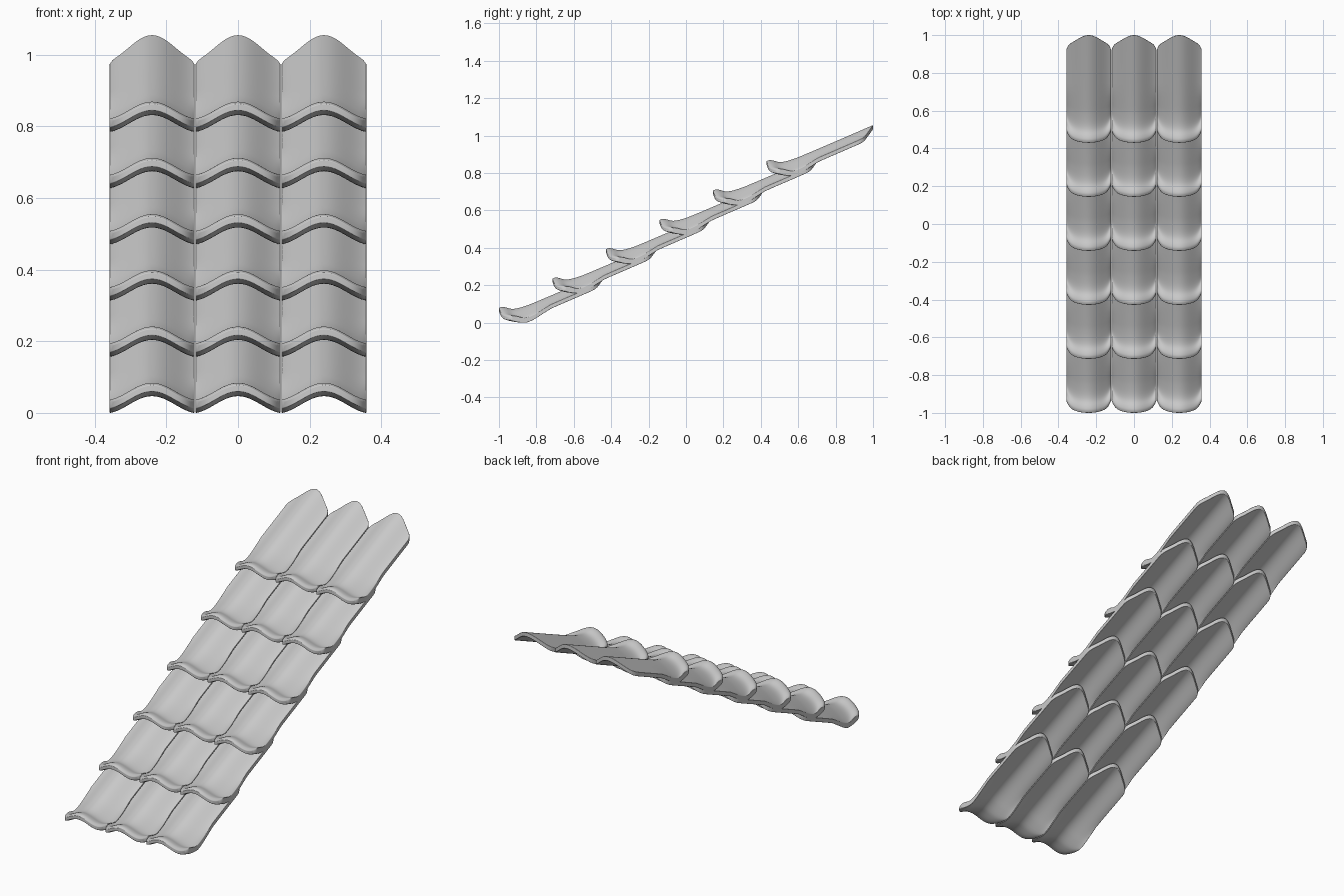
import bpy, bmesh, math
from mathutils import Vector

if "Cube" in bpy.data.objects:
    bpy.data.objects.remove(bpy.data.objects["Cube"])

HALF = 0.1185           # half width of one tile
HUMP = 0.048            # height of the arched cross-section
PITCH_X = 0.24
STEP_Y, STEP_Z = 0.286, 0.157

# Lengthwise profile at the crown: y, top z, underside z
PROFILE = [(-1.0, 0.078, 0.060), (-0.985, 0.084, 0.055), (-0.965, 0.082, 0.050),
           (-0.935, 0.074, 0.047), (-0.90, 0.077, 0.049), (-0.85, 0.092, 0.065),
           (-0.80, 0.112, 0.087), (-0.68, 0.163, 0.140), (-0.55, 0.219, 0.196),
           (-0.43, 0.271, 0.248)]


def smooth_rows(pts, sub=3):
    """Catmull-Rom interpolation through the profile points."""
    P = [Vector(p) for p in pts]
    P = [2 * P[0] - P[1]] + P + [2 * P[-1] - P[-2]]
    rows = []
    for i in range(1, len(P) - 2):
        a, b, c, d = P[i - 1:i + 3]
        for k in range(sub):
            t = k / sub
            rows.append(0.5 * (2 * b + (c - a) * t + (2 * a - 5 * b + 4 * c - d) * t**2
                               + (3 * b - a - 3 * c + d) * t**3))
    return rows + [P[-2]]


def fade(a, b, v):
    return min(1.0, max(0.0, (v - a) / (b - a)))


def make_tile_mesh():
    bm = bmesh.new()
    rows = smooth_rows(PROFILE)
    n = 28
    top, low = [], []
    for p, zt, zb in rows:
        rt, rl = [], []
        for i in range(n + 1):
            s = math.sin((i / n - 0.5) * math.pi) * 0.55 + (2 * i / n - 1) * 0.45
            x = s * HALF
            bell = 0.5 * (1 + math.cos(math.pi * x / 0.13))
            # rounded front lip and arched, round-cornered back end
            front = (0.03 * s**2 + 0.035 * abs(s)**8) * (1 - fade(-0.93, -0.72, p))
            back = -(0.05 * (1 - bell) + 0.03 * abs(s)**14) * fade(-0.70, -0.43, p)
            z = HUMP * bell + 0.43 * back - HUMP
            rt.append(bm.verts.new((x, p + front + back, zt + z)))
            rl.append(bm.verts.new((x, p + front + back, zb + z)))
        top.append(rt)
        low.append(rl)
    m = len(rows) - 1
    for j in range(m):
        for i in range(n):
            bm.faces.new((top[j][i], top[j][i + 1], top[j + 1][i + 1], top[j + 1][i]))
            bm.faces.new((low[j][i], low[j + 1][i], low[j + 1][i + 1], low[j][i + 1]))
        for i in (0, n):    # long side edges
            bm.faces.new((top[j][i], top[j + 1][i], low[j + 1][i], low[j][i]))
    for i in range(n):      # front and back ends
        for j in (0, m):
            bm.faces.new((top[j][i], top[j][i + 1], low[j][i + 1], low[j][i]))
    bmesh.ops.recalc_face_normals(bm, faces=bm.faces)
    mesh = bpy.data.meshes.new("roof_tile")
    bm.to_mesh(mesh)
    bm.free()
    mesh.polygons.foreach_set("use_smooth", [True] * len(mesh.polygons))
    return mesh


# Overlapping rows of tiles climbing the slope
tile = make_tile_mesh()
for row in range(6):
    for col in range(3):
        ob = bpy.data.objects.new(f"roof_tile_row{row + 1}_column{col + 1}", tile)
        ob.location = ((col - 1) * PITCH_X, row * STEP_Y, row * STEP_Z)
        bpy.context.collection.objects.link(ob)
        bev = ob.modifiers.new("rounded_edges", 'BEVEL')
        bev.width = 0.005
        bev.segments = 2
        bev.limit_method = 'ANGLE'
        bev.angle_limit = math.radians(40)
        bev.harden_normals = True
